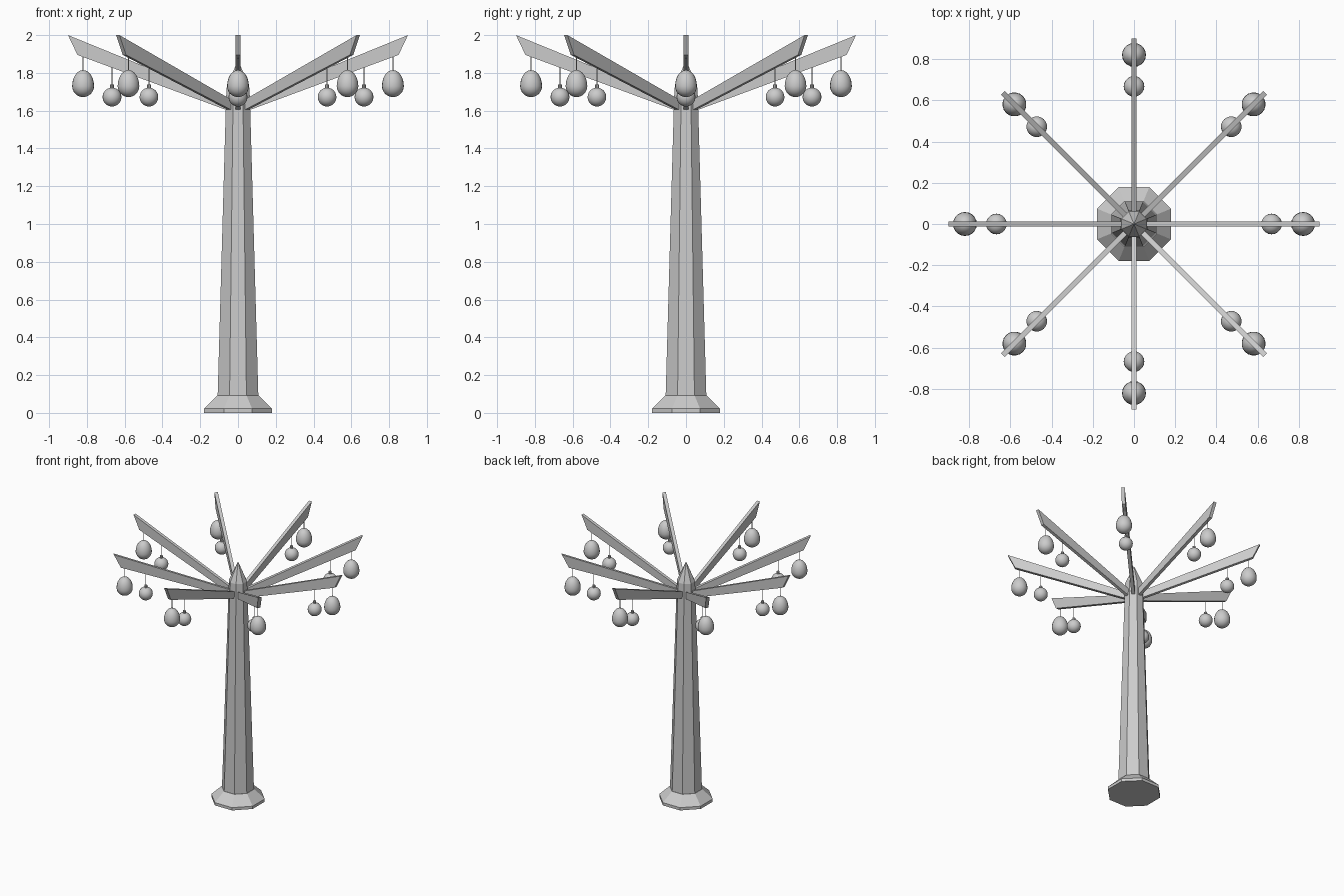
import bpy, bmesh, math
from mathutils import Matrix

if "Cube" in bpy.data.objects:
    bpy.data.objects.remove(bpy.data.objects["Cube"])

R8 = 1 / math.cos(math.pi / 8)   # octagon apothem -> corner radius


def lathe(name, profile, n, x=0.0, turn=0.0, smooth=False):
    """Revolve (radius, z) points around a vertical axis at x; r=0 closes to a point."""
    bm = bmesh.new()
    rings = []
    for r, z in profile:
        if r == 0:
            rings.append([bm.verts.new((x, 0, z))])
        else:
            rings.append([bm.verts.new((x + r * math.cos(turn + 2 * math.pi * i / n),
                                        r * math.sin(turn + 2 * math.pi * i / n), z))
                          for i in range(n)])
    for a, b in zip(rings, rings[1:]):
        for i in range(n):
            j = (i + 1) % n
            if len(a) == 1:
                bm.faces.new((a[0], b[j], b[i]))
            elif len(b) == 1:
                bm.faces.new((a[i], a[j], b[0]))
            else:
                bm.faces.new((a[i], a[j], b[j], b[i]))
    for ring in (rings[0], rings[-1]):
        if len(ring) > 1:
            bm.faces.new(ring)
    return finish(name, bm, smooth)


def finish(name, bm, smooth=False):
    bmesh.ops.recalc_face_normals(bm, faces=bm.faces)
    for f in bm.faces:
        f.smooth = smooth
    me = bpy.data.meshes.new(name)
    bm.to_mesh(me)
    bm.free()
    ob = bpy.data.objects.new(name, me)
    bpy.context.collection.objects.link(ob)
    return ob


def around(ob):
    """Repeat a part eight times around the post with linked copies."""
    for k in range(1, 8):
        c = ob.copy()
        c.matrix_world = Matrix.Rotation(k * math.pi / 4, 4, 'Z')
        bpy.context.collection.objects.link(c)


# octagonal post with a pointed top, and its flared foot
def octagon(name, prof):
    return lathe(name, [(r * R8, z) for r, z in prof], 8, turn=math.pi / 8)


octagon("post", [(0.108, 0.08), (0.065, 1.60), (0.061, 1.72), (0, 1.87)])
octagon("foot", [(0.18, 0), (0.18, 0.022), (0.11, 0.092)])

# branch: tapered flat board with a slanted tip
bm = bmesh.new()
side = [(0.03, 1.592), (0.85, 1.895), (0.9, 2.0), (0.03, 1.645)]
face = bm.faces.new([bm.verts.new((x, -0.0125, z)) for x, z in side])
ext = bmesh.ops.extrude_face_region(bm, geom=[face])
bmesh.ops.translate(bm, vec=(0, 0.025, 0),
                    verts=[v for v in ext["geom"] if isinstance(v, bmesh.types.BMVert)])
around(finish("branch", bm))

# egg ornament: half-ellipses with a taller top
egg = []
for i in range(13):
    a = -math.pi / 2 + math.pi * i / 12
    h = 0.058 if a < 0 else 0.085
    r = 0.058 * math.cos(a) if 0 < i < 12 else 0
    egg.append((r, 1.73 + h * math.sin(a)))
around(lathe("egg_ornament", egg, 20, 0.82, smooth=True))
around(lathe("egg_string", [(0.002, 1.81), (0.002, 1.89)], 6, 0.82))

# ball ornament with a small metal cap
ball = []
for i in range(13):
    a = -math.pi / 2 + math.pi * i / 12
    r = 0.05 * math.cos(a) if 0 < i < 12 else 0
    ball.append((r, 1.672 + 0.05 * math.sin(a)))
around(lathe("ball_ornament", ball, 20, 0.667, smooth=True))
around(lathe("ball_cap", [(0.011, 1.715), (0.011, 1.738)], 10, 0.667))
around(lathe("ball_string", [(0.002, 1.735), (0.002, 1.835)], 6, 0.667))
